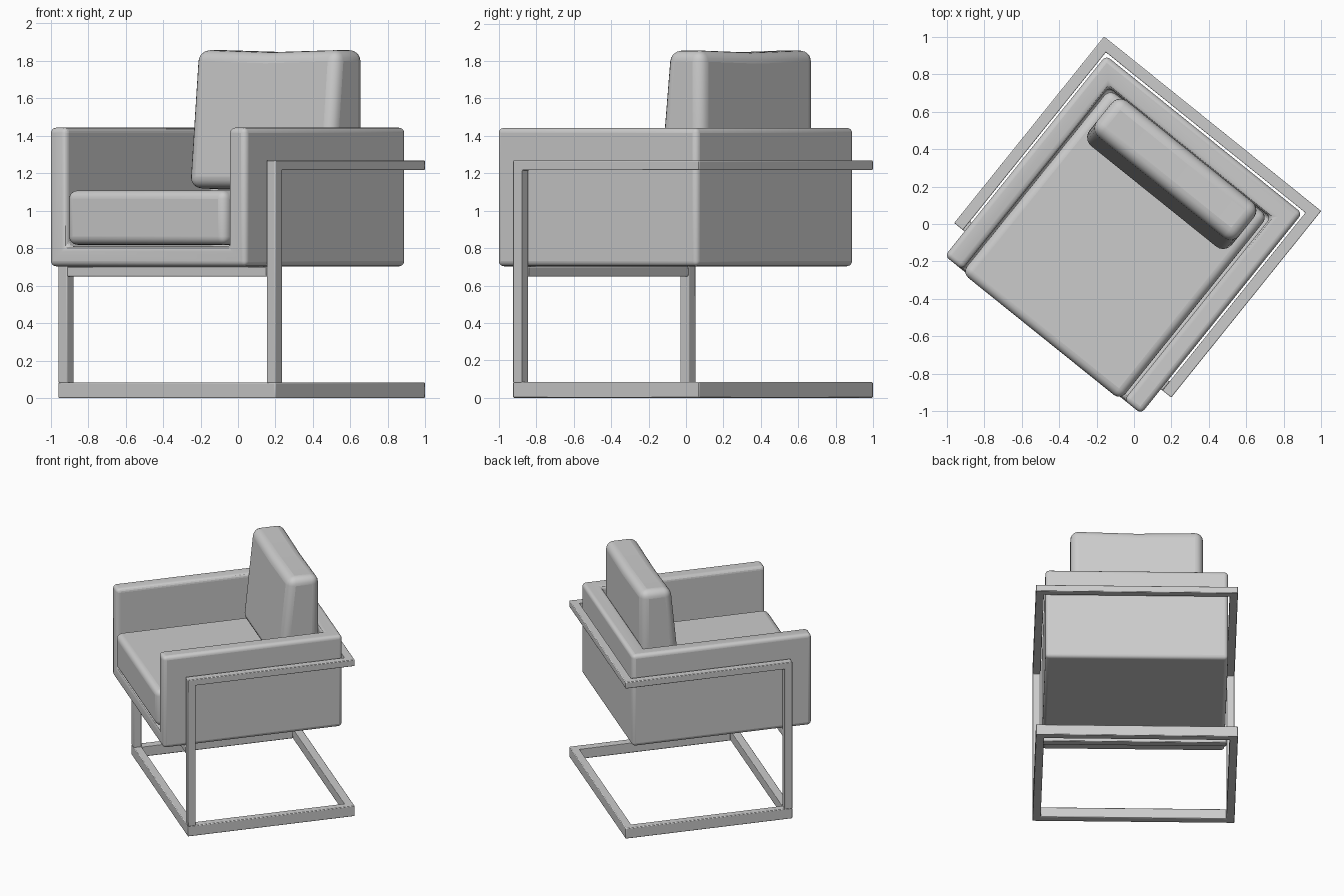
import bpy, bmesh, math
from mathutils import Matrix, Vector

if "Cube" in bpy.data.objects:
    bpy.data.objects.remove(bpy.data.objects["Cube"])

TURN = Matrix.Rotation(math.radians(-38.8), 4, 'Z')   # chair is turned on the grid
CX = -0.008                                           # local centre line


def finish(name, bm):
    """Turn a bmesh in chair space into a smooth-shaded object."""
    bmesh.ops.recalc_face_normals(bm, faces=bm.faces)
    me = bpy.data.meshes.new(name)
    bm.to_mesh(me)
    bm.free()
    ob = bpy.data.objects.new(name, me)
    bpy.context.collection.objects.link(ob)
    ob.matrix_world = TURN
    return ob


def box_bm(x0, x1, y0, y1, z0, z1):
    bm = bmesh.new()
    bmesh.ops.create_cube(bm, size=1)
    for v in bm.verts:
        v.co = Vector((CX + (x0 if v.co.x < 0 else x1),
                       y0 if v.co.y < 0 else y1,
                       z0 if v.co.z < 0 else z1))
    return bm


def bevel(ob, width, segments):
    m = ob.modifiers.new("round_edges", 'BEVEL')
    m.width, m.segments, m.limit_method = width, segments, 'ANGLE'


def smooth(ob):
    bpy.ops.object.select_all(action='DESELECT')
    ob.select_set(True)
    bpy.context.view_layer.objects.active = ob
    bpy.ops.object.shade_smooth_by_angle(angle=math.radians(40))


def sweep(name, path, out, height, closed=False, t=0.06):
    """Rectangular bar swept along a right-angled path with mitred corners.
    path = centre-line points, out = (width, height) picked per axis."""
    bm = bmesh.new()
    pts = [Vector(p) for p in path]
    n = len(pts)
    rings = []
    for i, p in enumerate(pts):
        prev = pts[i - 1] if (closed or i > 0) else None
        nxt = pts[(i + 1) % n] if (closed or i < n - 1) else None
        d_in = (p - prev).normalized() if prev else (nxt - p).normalized()
        d_out = (nxt - p).normalized() if nxt else d_in
        ring = []
        if d_in == d_out:
            a = Vector((1, 0, 0)) if abs(d_in.x) < 0.5 else Vector((0, 1, 0))
            b = d_in.cross(a)
            side_a, side_b = a, b
        else:
            side_a, side_b = d_in.cross(d_out), d_out - d_in
        half = Vector((t, t, height)) / 2
        for sa, sb in ((1, 1), (1, -1), (-1, -1), (-1, 1)):
            o = side_a * sa + side_b * sb
            ring.append(bm.verts.new(p + Vector(o[k] * half[k] for k in range(3)) + Vector((CX, 0, 0))))
        rings.append(ring)
    # connect each ring to the closest matching corners of the next ring
    for i in range(n if closed else n - 1):
        r, s = rings[i], rings[(i + 1) % n]
        d = (pts[(i + 1) % n] - pts[i]).normalized()

        def flat(v, c):
            w = v.co - c - Vector((CX, 0, 0))
            return w - d * w.dot(d)
        m = [min(s, key=lambda q: (flat(q, pts[(i + 1) % n]) - flat(v, pts[i])).length) for v in r]
        for k in range(4):
            j = (k + 1) % 4
            bm.faces.new((r[k], r[j], m[j], m[k]))
    if not closed:
        bm.faces.new(rings[0])
        bm.faces.new(rings[-1])
    ob = finish(name, bm)
    bevel(ob, 0.005, 2)
    smooth(ob)
    return ob


# metal frame: floor loop, raised rail with front posts, front cross bar
X, F, B = 0.713, -0.567, 0.65
sweep("floor_loop", [(-X, F, 0.042), (X, F, 0.042), (X, B, 0.042), (-X, B, 0.042)],
      None, 0.084, closed=True)
sweep("posts_and_arm_rail",
      [(-X, F, 0.08), (-X, F, 1.243), (-X, B, 1.243), (X, B, 1.243), (X, F, 1.243), (X, F, 0.08)],
      None, 0.052)
sweep("front_cross_bar", [(-X + 0.03, F, 0.675), (X - 0.03, F, 0.675)], None, 0.052)

# upholstered tub: arms, back and base in one block
tub = finish("tub_body", box_bm(-0.672, 0.672, -0.765, 0.607, 0.703, 1.443))
cutter = finish("tub_cutter", box_bm(-0.555, 0.555, -1.0, 0.485, 0.81, 1.7))
cut = tub.modifiers.new("hollow", 'BOOLEAN')
cut.object, cut.operation, cut.solver = cutter, 'DIFFERENCE', 'EXACT'
cutter.hide_render = True
cutter.hide_set(True)
bevel(tub, 0.028, 4)
smooth(tub)

# seat cushion, slightly crowned
bm = box_bm(-0.545, 0.54, -0.778, 0.48, 0.818, 1.108)
seat = finish("seat_cushion", bm)
bevel(seat, 0.045, 5)
smooth(seat)

# back cushion: wedge with a leaning front face and gently dipped top
bm = box_bm(-0.49, 0.485, 0.175, 0.488, 1.11, 1.858)
bmesh.ops.bisect_plane(bm, geom=bm.verts[:] + bm.edges[:] + bm.faces[:],
                       plane_co=(CX, 0, 0), plane_no=(1, 0, 0))
for v in bm.verts:
    if v.co.z > 1.5:
        if v.co.y < 0.3:
            v.co.y = 0.25
        if abs(v.co.x - CX) < 0.1:
            v.co.z -= 0.012
    elif v.co.y < 0.3:
        v.co.z += 0.012
back = finish("back_cushion", bm)
bevel(back, 0.06, 5)
smooth(back)
